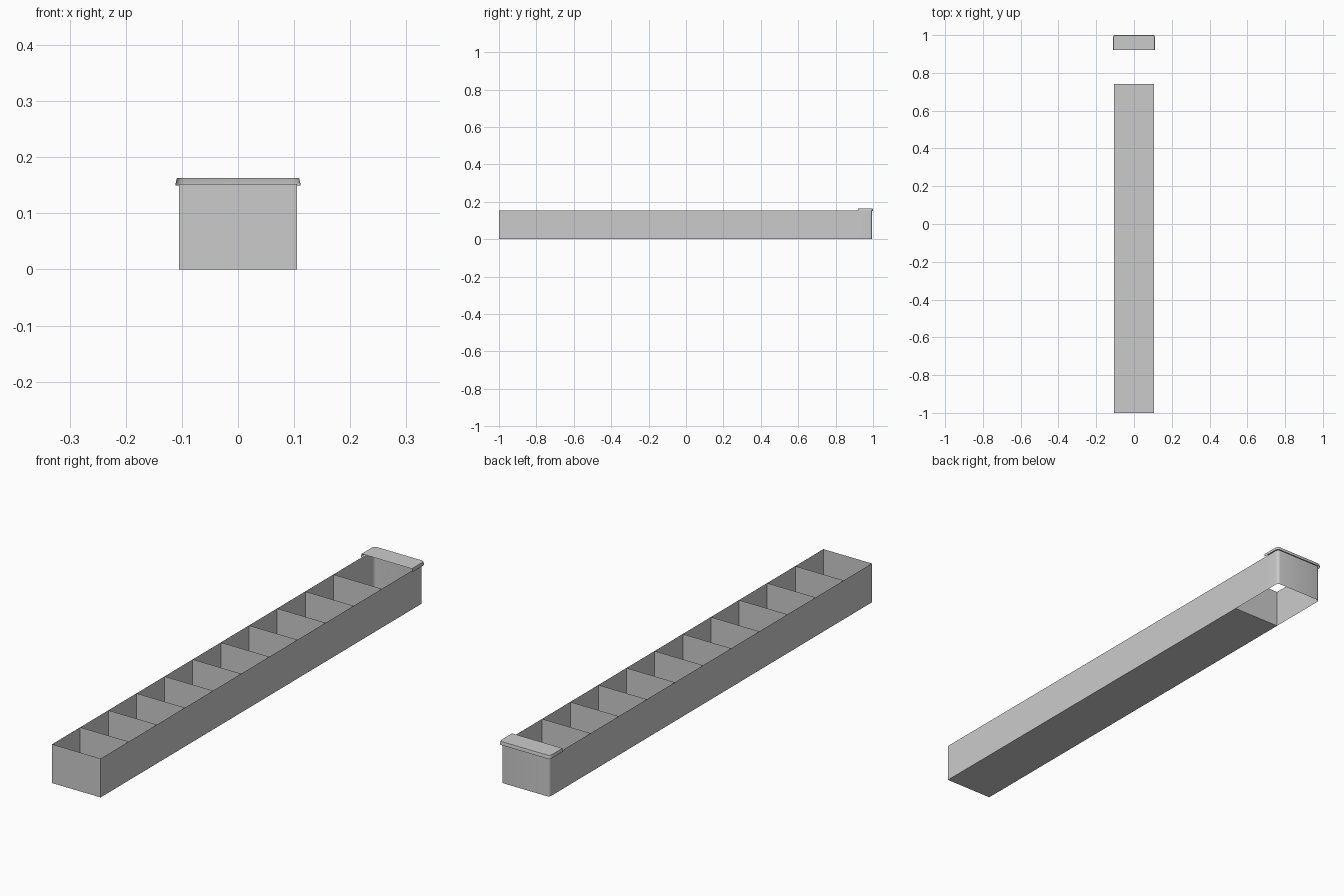
import bpy, bmesh, math

if "Cube" in bpy.data.objects:
    bpy.data.objects.remove(bpy.data.objects["Cube"])

W, H = 0.105, 0.152          # half width and wall height
FRONT, OPEN_END, CAP_Y = -1.0, 0.74, 0.92
BAYS = 10


def finish(bm, name, smooth=False):
    me = bpy.data.meshes.new(name)
    bm.to_mesh(me)
    bm.free()
    ob = bpy.data.objects.new(name, me)
    bpy.context.collection.objects.link(ob)
    if smooth:
        me.shade_smooth()
        bpy.ops.object.select_all(action='DESELECT')
        ob.select_set(True)
        bpy.context.view_layer.objects.active = ob
        bpy.ops.object.shade_smooth_by_angle(angle=math.radians(40))
    return ob


def u_path(hw, y0, y1, r, steps=4):
    """Open U outline around the back end with rounded back corners."""
    right = [(hw, y0)]
    for i in range(steps + 1):
        a = math.pi / 2 * i / steps
        right.append((hw - r + r * math.cos(a), y1 - r + r * math.sin(a)))
    return right + [(-x, y) for x, y in reversed(right)]


def strip(bm, low, high):
    """Thin sheet between two matching outlines; returns the top verts."""
    a = [bm.verts.new(p) for p in low]
    b = [bm.verts.new(p) for p in high]
    for i in range(len(a) - 1):
        bm.faces.new((a[i], a[i + 1], b[i + 1], b[i]))
    return b


def at(path, z):
    return [(x, y, z) for x, y in path]


# Long side walls and front wall
bm = bmesh.new()
path = [(-W, CAP_Y), (-W, FRONT), (W, FRONT), (W, CAP_Y)]
strip(bm, at(path, 0), at(path, H))
finish(bm, "trough_walls")

# Floor, one panel per bay, stopping short of the open end
step = (OPEN_END - FRONT) / BAYS
bm = bmesh.new()
rows = [[bm.verts.new((x, FRONT + step * i, 0)) for x in (-W, W)]
        for i in range(BAYS + 1)]
for a, b in zip(rows, rows[1:]):
    bm.faces.new((a[0], a[1], b[1], b[0]))
finish(bm, "trough_floor")

# Cross dividers
for i in range(1, BAYS + 1):
    y = FRONT + step * i
    bm = bmesh.new()
    path = [(-W, y), (W, y)]
    strip(bm, at(path, 0), at(path, H))
    finish(bm, f"divider_{i}")

# Rounded back end wall
bm = bmesh.new()
path = u_path(W, CAP_Y, 0.995, 0.012)
strip(bm, at(path, 0), at(path, H))
finish(bm, "back_end_wall", smooth=True)

# Cap over the back end: flared skirt with a flat top, open to the front
bm = bmesh.new()
base = at(u_path(0.111, CAP_Y, 1.0, 0.012), 0.150)
mid = at(u_path(0.111, CAP_Y, 1.0, 0.012), 0.154)
rim = at(u_path(0.109, CAP_Y, 0.998, 0.012), 0.163)
strip(bm, base, mid)
bm.faces.new(strip(bm, mid, rim))
bmesh.ops.remove_doubles(bm, verts=bm.verts, dist=1e-5)
finish(bm, "back_cap", smooth=True)
